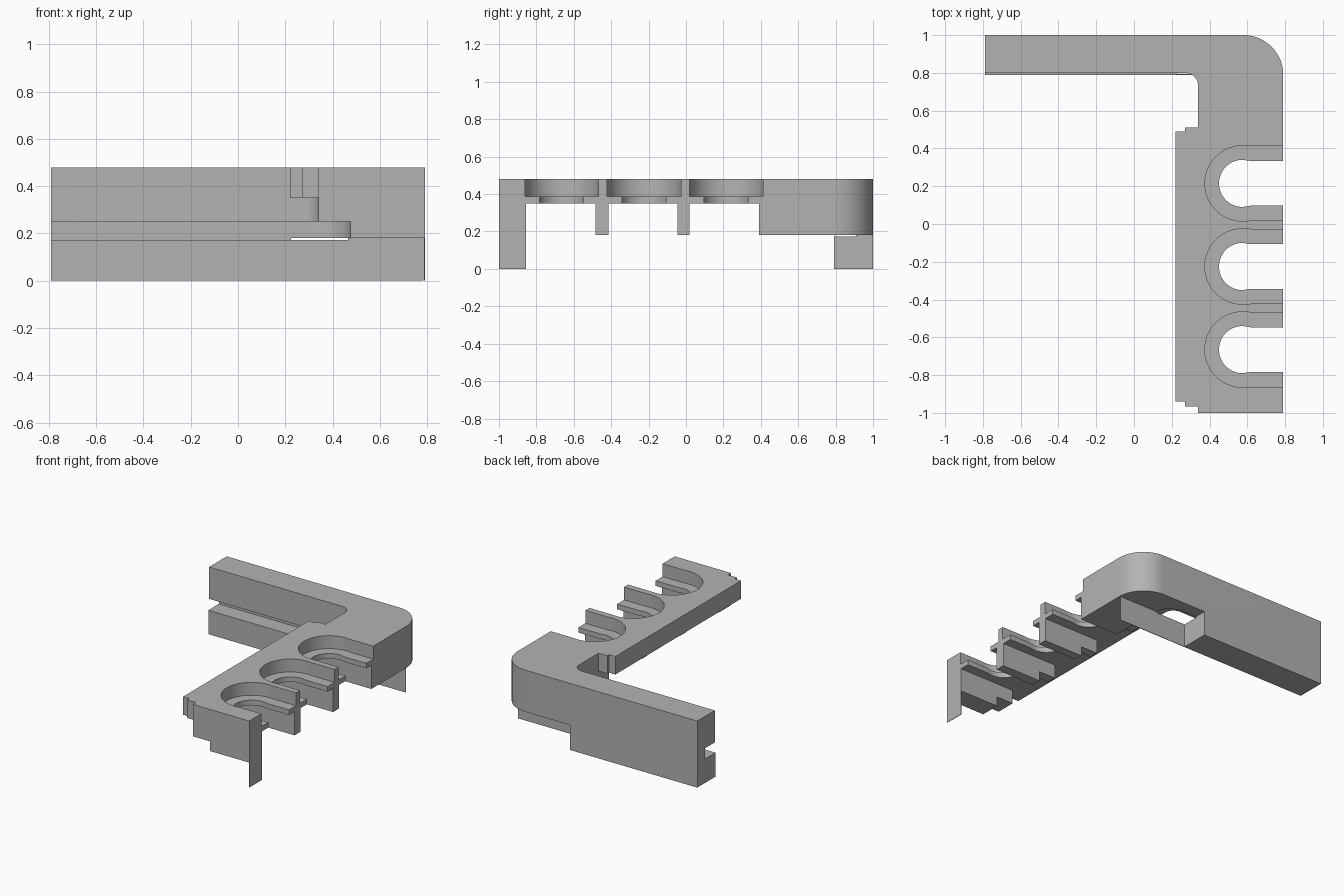
import bpy, bmesh, math

if "Cube" in bpy.data.objects:
    bpy.data.objects.remove(bpy.data.objects["Cube"], do_unlink=True)

GREY = (0.45, 0.45, 0.45, 1)
grey = bpy.data.materials.new("plain grey")
grey.use_nodes = True
grey.diffuse_color = GREY
grey.node_tree.nodes["Principled BSDF"].inputs["Base Color"].default_value = GREY


def arc(cx, cy, r, start, end, steps=16):
    angles = [math.radians(start + (end - start) * i / steps) for i in range(steps + 1)]
    return [(cx + r * math.cos(a), cy + r * math.sin(a)) for a in angles]


def prism(name, outline, z0, z1):
    bm = bmesh.new()
    face = bm.faces.new([bm.verts.new((x, y, z0)) for x, y in outline])
    top = bmesh.ops.extrude_face_region(bm, geom=[face])["geom"]
    bmesh.ops.translate(bm, vec=(0, 0, z1 - z0),
                        verts=[v for v in top if isinstance(v, bmesh.types.BMVert)])
    bmesh.ops.recalc_face_normals(bm, faces=bm.faces)
    mesh = bpy.data.meshes.new(name)
    bm.to_mesh(mesh)
    bm.free()
    mesh.materials.append(grey)
    obj = bpy.data.objects.new(name, mesh)
    bpy.context.collection.objects.link(obj)
    return obj


def box(name, x0, x1, y0, y1, z0, z1):
    return prism(name, [(x0, y0), (x1, y0), (x1, y1), (x0, y1)], z0, z1)


def combine(target, tool, operation):
    mod = target.modifiers.new(operation, "BOOLEAN")
    mod.operation, mod.solver, mod.object = operation, "EXACT", tool
    bpy.context.view_layer.objects.active = target
    bpy.ops.object.modifier_apply(modifier=mod.name)
    bpy.data.objects.remove(tool, do_unlink=True)


def slot(center_y, radius, half_width, z0, z1):
    outline = [(0.9, center_y + half_width), (0.62, center_y + half_width)]
    outline += arc(0.575, center_y, radius, 90, 270, 28)
    outline += [(0.62, center_y - half_width), (0.9, center_y - half_width)]
    return prism("slot_cutter", outline, z0, z1)


# Angled body with rounded corner and stepped tray edge
outline = [(0.34, -1), (0.79, -1)]
outline += arc(0.58, 0.79, 0.21, 0, 90)
outline += [(-0.79, 1), (-0.79, 0.8)]
outline += arc(0.27, 0.73, 0.07, 90, 0, 10)
outline += [(0.34, 0.51), (0.27, 0.51), (0.27, 0.49), (0.22, 0.49),
            (0.22, -0.94), (0.27, -0.94), (0.27, -0.965), (0.34, -0.965)]
body = prism("bracket_body", outline, 0.18, 0.48)

# Lower half of the back arm
combine(body, box("lower_arm", -0.79, 0.225, 0.79, 1, 0, 0.2), "UNION")

# Thin tray edge, and open bays that leave ribs beneath the tray
combine(body, box("edge_cutter", 0.1, 0.34, -1.1, 0.6, 0.1, 0.35), "DIFFERENCE")
for y0, y1 in ((-0.855, -0.485), (-0.415, -0.045), (0.02, 0.39)):
    combine(body, box("bay_cutter", 0.3, 0.9, y0, y1, 0.1, 0.35), "DIFFERENCE")

# Groove following the inside edge
groove = [(-0.9, -1.1), (0.475, -1.1)] + arc(0.335, 0.77, 0.14, 0, 90, 12) + [(-0.9, 0.91)]
combine(body, prism("groove_cutter", groove, 0.172, 0.25), "DIFFERENCE")

# Three stepped keyhole slots
for y in (0.215, -0.225, -0.665):
    combine(body, slot(y, 0.2, 0.197, 0.387, 0.6), "DIFFERENCE")
    combine(body, slot(y, 0.125, 0.118, 0.3, 0.6), "DIFFERENCE")

# Thin walls below the corner and at the front end
box("corner_wall", 0.225, 0.465, 0.79, 0.794, 0, 0.172)
box("corner_wall_end", 0.465, 0.785, 0.79, 0.794, 0, 0.18)
box("front_leg", 0.786, 0.79, -1, -0.855, 0, 0.18)

# Smooth curved walls with sharp edges
bpy.ops.object.select_all(action="DESELECT")
body.select_set(True)
bpy.context.view_layer.objects.active = body
bpy.ops.object.shade_smooth_by_angle(angle=math.radians(30))
